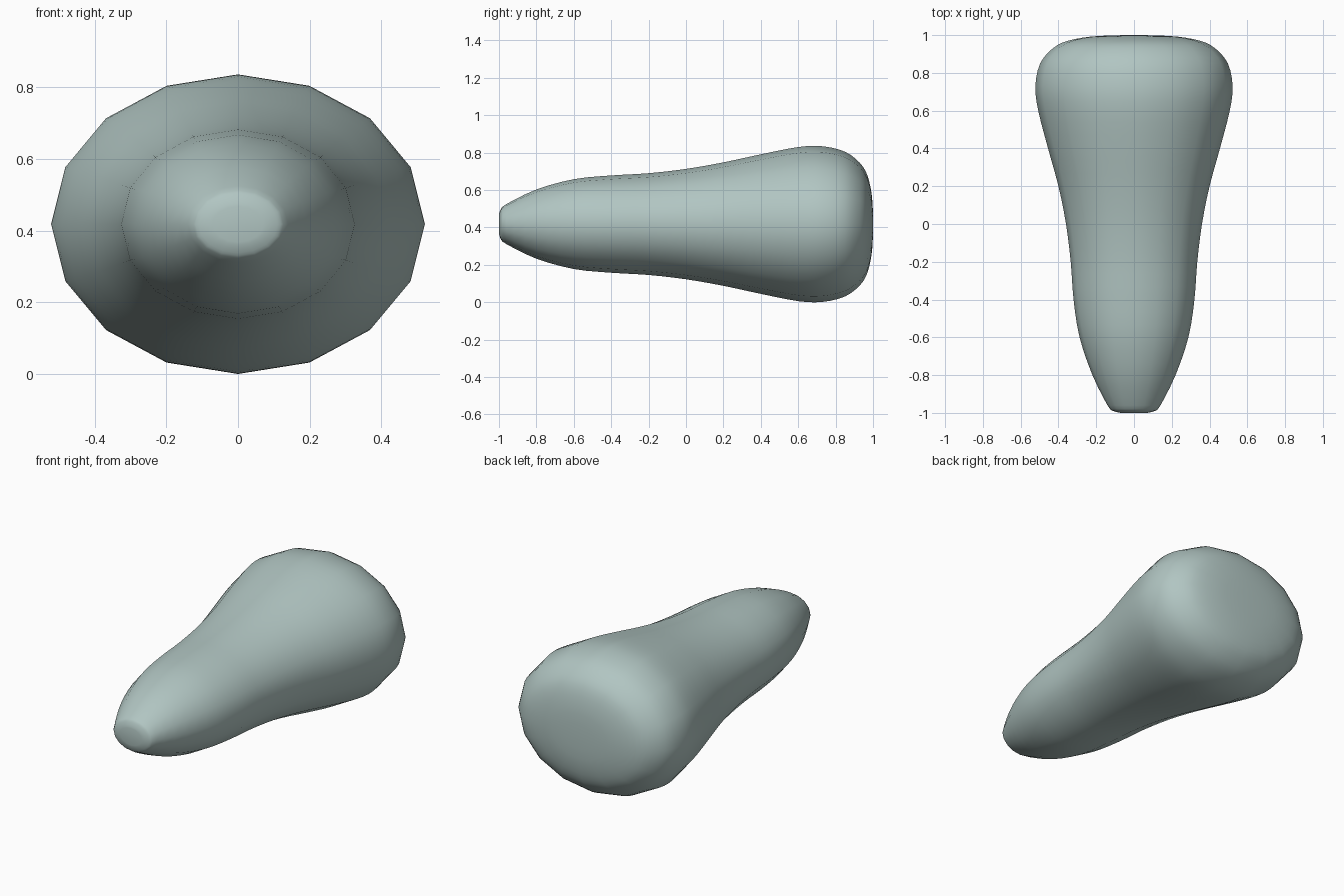
import bpy
import bmesh
import math

cube = bpy.data.objects.get("Cube")
if cube:
    bpy.data.objects.remove(cube, do_unlink=True)

SIDES = 16
STEPS = 3
MID_Z = 0.418

# Profile stations: position along y, half width, half height
stations = [
    (-1.0, 0.07, 0.05), (-0.99, 0.11, 0.08), (-0.96, 0.14, 0.107),
    (-0.8, 0.22, 0.185), (-0.6, 0.288, 0.24), (-0.4, 0.32, 0.26),
    (-0.2, 0.335, 0.272), (0.0, 0.36, 0.295), (0.2, 0.4, 0.33),
    (0.4, 0.455, 0.373), (0.6, 0.507, 0.412), (0.73, 0.522, 0.416),
    (0.85, 0.497, 0.387), (0.93, 0.43, 0.327), (0.97, 0.35, 0.26),
    (0.992, 0.23, 0.165), (0.999, 0.1, 0.075),
]


def spline(a, b, c, d, t):
    """Smooth curve from b to c."""
    return tuple(q + 0.5 * t * (r - p + t * (2 * p - 5 * q + 4 * r - s
                 + t * (3 * (q - r) + s - p))) for p, q, r, s in zip(a, b, c, d))


# Refine the profile into a smooth list of rings
rings = []
last = len(stations) - 1
for i in range(last):
    a, d = stations[max(i - 1, 0)], stations[min(i + 2, last)]
    for k in range(STEPS):
        rings.append(spline(a, stations[i], stations[i + 1], d, k / STEPS))
rings.append(stations[last])

# Loft the elliptical body and close both ends
bm = bmesh.new()
loops = []
for y, w, h in rings:
    angles = [math.tau * s / SIDES for s in range(SIDES)]
    loops.append([bm.verts.new((w * math.cos(t), y, MID_Z + h * math.sin(t)))
                  for t in angles])
for lo, hi in zip(loops, loops[1:]):
    for s in range(SIDES):
        n = (s + 1) % SIDES
        bm.faces.new((lo[s], lo[n], hi[n], hi[s]))
for loop, y in ((loops[0], -1.0), (loops[-1], 1.0)):
    tip = bm.verts.new((0, y, MID_Z))
    for s in range(SIDES):
        bm.faces.new((loop[s], loop[(s + 1) % SIDES], tip))
bmesh.ops.recalc_face_normals(bm, faces=bm.faces)
for face in bm.faces:
    face.smooth = True

mesh = bpy.data.meshes.new("tapered_body")
bm.to_mesh(mesh)
bm.free()
body = bpy.data.objects.new("tapered_body", mesh)
bpy.context.collection.objects.link(body)

# Pale grey green colour
color = (0.44, 0.56, 0.54, 1.0)
mat = bpy.data.materials.new("pale_grey_green")
mat.use_nodes = True
mat.diffuse_color = color
for node in mat.node_tree.nodes:
    if node.type == "BSDF_PRINCIPLED":
        node.inputs["Base Color"].default_value = color
mesh.materials.append(mat)
